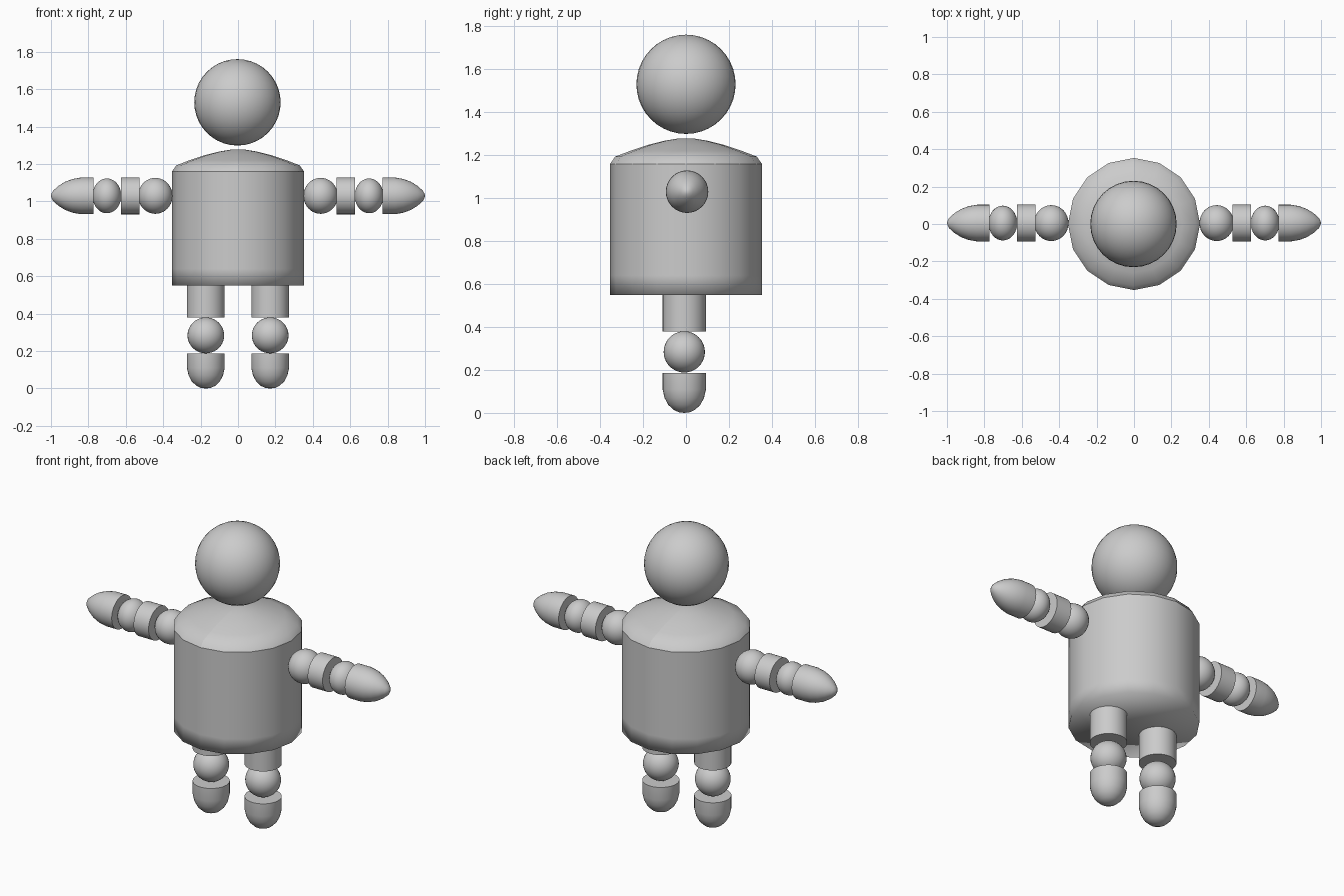
import bpy, bmesh, math
from mathutils import Matrix, Vector

if "Cube" in bpy.data.objects:
    bpy.data.objects.remove(bpy.data.objects["Cube"])

grey = bpy.data.materials.new("plain grey")
grey.diffuse_color = (0.6, 0.6, 0.6, 1)
grey.use_nodes = True
grey.node_tree.nodes["Principled BSDF"].inputs["Base Color"].default_value = grey.diffuse_color


def finish(name, bm, matrix, sharp_angle=None):
    """Turn a bmesh into a smooth grey object."""
    bm.transform(matrix)
    bmesh.ops.recalc_face_normals(bm, faces=bm.faces)
    me = bpy.data.meshes.new(name)
    bm.to_mesh(me)
    bm.free()
    me.materials.append(grey)
    for p in me.polygons:
        p.use_smooth = True
    if sharp_angle is not None:
        me.set_sharp_from_angle(angle=math.radians(sharp_angle))
    ob = bpy.data.objects.new(name, me)
    bpy.context.collection.objects.link(ob)
    return ob


def lathe(name, profile, matrix=Matrix(), sides=32, sweep=360, sharp_angle=40):
    """Revolve (radius, height) points around z."""
    bm = bmesh.new()
    vs = [bm.verts.new((r, 0, z)) for r, z in profile]
    es = [bm.edges.new(p) for p in zip(vs, vs[1:])]
    bmesh.ops.spin(bm, geom=vs + es, cent=(0, 0, 0), axis=(0, 0, 1),
                   angle=math.radians(sweep), steps=sides)
    bmesh.ops.remove_doubles(bm, verts=bm.verts, dist=1e-4)
    return finish(name, bm, matrix, sharp_angle)


def ball(name, centre, size):
    bm = bmesh.new()
    bmesh.ops.create_uvsphere(bm, u_segments=32, v_segments=20, radius=1)
    return finish(name, bm, Matrix.Translation(centre) @ Matrix.Diagonal((*size, 1)))


# Head floating above the body
ball("head", (-0.003, 0, 1.53), (0.231, 0.231, 0.231))

# Sixteen-sided body with a softly shaded base
lathe("torso", [(0.353, 1.16), (0.353, 0.64), (0.353, 0.55), (0, 0.55)],
      sides=16, sharp_angle=None)

# Shoulder cap in two halves that meet in a seam at x = 0
cap = [(0.353, 1.16), (0.33, 1.193), (0.26, 1.22), (0.18, 1.247),
       (0.1, 1.267), (0.04, 1.277), (0, 1.278)]
for side, turn in (("right", -90), ("left", 90)):
    lathe(side + "_shoulder_cap", cap, Matrix.Rotation(math.radians(turn), 4, 'Z'),
          sides=8, sweep=180, sharp_angle=None)

hand = [(0, 0.772), (0.098, 0.772), (0.098, 0.84), (0.09, 0.885), (0.075, 0.925),
        (0.053, 0.96), (0.028, 0.988), (0.012, 0.997), (0, 1.0)]
forearm = [(0, 0.527), (0.099, 0.527), (0.099, 0.626), (0, 0.626)]
thigh = [(0, 0.55), (0.101, 0.55), (0.101, 0.38), (0, 0.38)]
foot = [(0, 0.186), (0.101, 0.186), (0.101, 0.11), (0.092, 0.07), (0.075, 0.038),
        (0.05, 0.014), (0.025, 0.003), (0, 0)]

for s, side in ((1, "right"), (-1, "left")):
    # Arm pieces strung along x
    along_x = Matrix.Translation((0, 0.005, 1.03)) @ Matrix.Rotation(s * math.pi / 2, 4, 'Y')
    ball(side + "_shoulder_ball", (s * 0.442, 0.005, 1.03), (0.092, 0.096, 0.096))
    lathe(side + "_arm_ring", forearm, along_x)
    ball(side + "_elbow_ball", (s * 0.701, 0.005, 1.03), (0.077, 0.093, 0.093))
    lathe(side + "_hand", hand, along_x)

    # Leg pieces stacked below the body
    at_leg = Matrix.Translation((s * 0.172, -0.008, 0))
    lathe(side + "_thigh", thigh, at_leg)
    ball(side + "_knee_ball", (s * 0.172, -0.008, 0.284), (0.098, 0.096, 0.096))
    lathe(side + "_foot", foot, at_leg)
